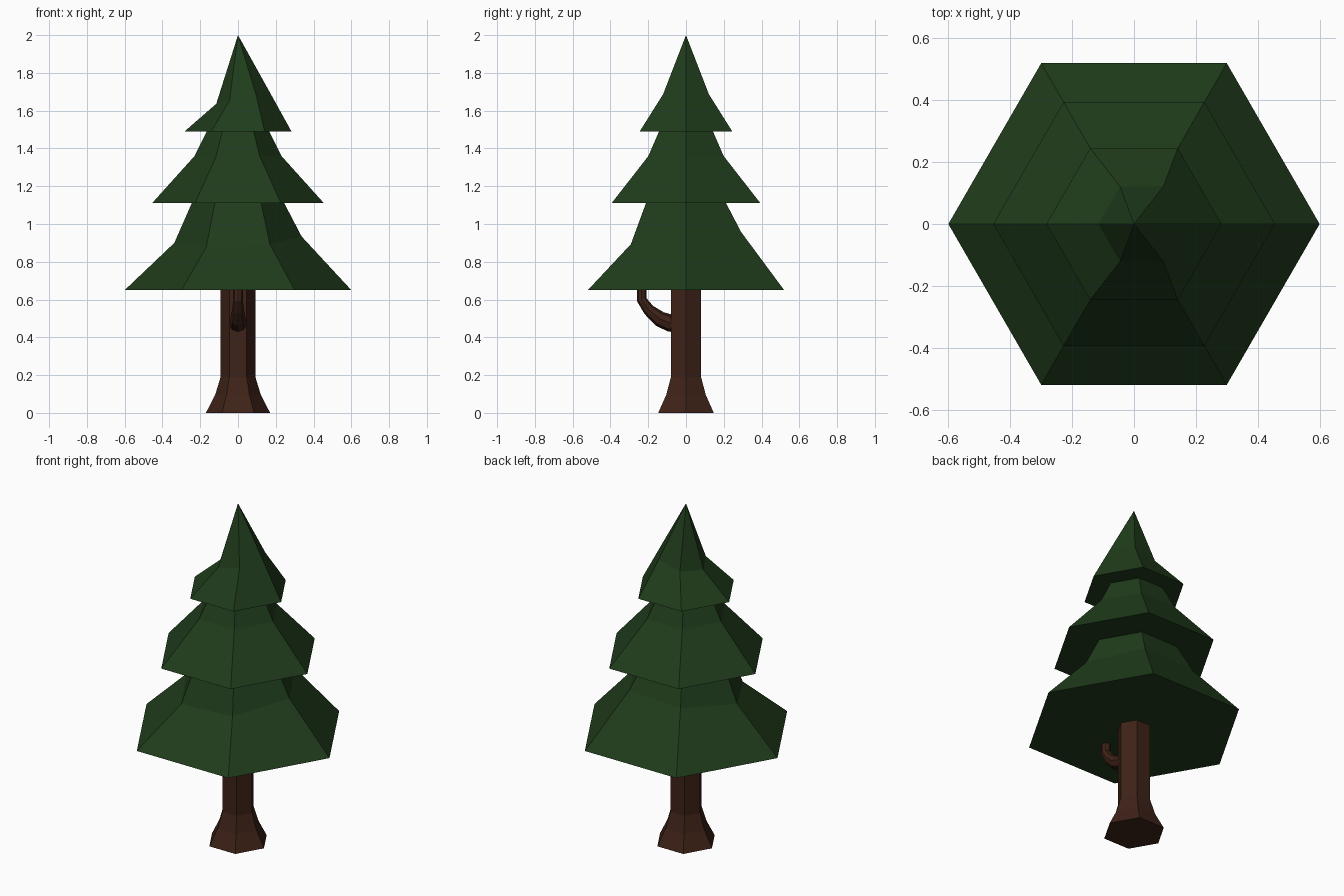
import bpy, bmesh
from math import cos, sin, tau
from mathutils import Vector

if "Cube" in bpy.data.objects:
    bpy.data.objects.remove(bpy.data.objects["Cube"])


def material(name, rgb):
    m = bpy.data.materials.new(name)
    m.diffuse_color = (*rgb, 1)
    m.use_nodes = True
    m.node_tree.nodes["Principled BSDF"].inputs["Base Color"].default_value = m.diffuse_color
    return m


def ring(r, z, cx=0, tilt_x=0, tilt_y=0, n=6):
    """Hexagon with a corner on the x axis, optionally shifted and tilted."""
    pts = []
    for i in range(n):
        x, y = r * cos(tau * i / n), r * sin(tau * i / n)
        pts.append(Vector((x + cx, y, z + tilt_x * x + tilt_y * y)))
    return pts


def loft(name, rings, mat, apex=None):
    """Skin successive rings, closing the ends with a cap or a point."""
    bm = bmesh.new()
    loops = [[bm.verts.new(p) for p in r] for r in rings]
    n = len(loops[0])
    for a, b in zip(loops, loops[1:]):
        for i in range(n):
            j = (i + 1) % n
            bm.faces.new((a[i], a[j], b[j], b[i]))
    bm.faces.new(loops[0][::-1])
    if apex:
        tip = bm.verts.new(apex)
        for i in range(n):
            bm.faces.new((loops[-1][i], loops[-1][(i + 1) % n], tip))
    else:
        bm.faces.new(loops[-1])
    bmesh.ops.recalc_face_normals(bm, faces=bm.faces)
    me = bpy.data.meshes.new(name)
    bm.to_mesh(me)
    bm.free()
    me.materials.append(mat)
    ob = bpy.data.objects.new(name, me)
    bpy.context.collection.objects.link(ob)
    return ob


green = material("needles", (0.014, 0.045, 0.011))
brown = material("bark", (0.048, 0.016, 0.009))

# Foliage: three flared tiers in one skin, with slightly crooked middle rings
loft("foliage", [
    ring(0.60, 0.65), ring(0.337, 0.917, 0, 0.05, 0.11), ring(0.245, 1.11),
    ring(0.455, 1.11), ring(0.23, 1.36), ring(0.165, 1.49),
    ring(0.283, 1.49), ring(0.14, 1.67, 0.025, 0.24),
], green, apex=(0, 0, 2))

# Trunk: hexagonal, flaring at the foot
loft("trunk", [ring(0.17, 0), ring(0.121, 0.095), ring(0.092, 0.19),
               ring(0.092, 0.66)], brown)

# Branch stub: bends from the front of the trunk up into the foliage
path = [(-0.06, 0.473, 0.046), (-0.085, 0.476, 0.046), (-0.140, 0.498, 0.041),
        (-0.197, 0.545, 0.031), (-0.235, 0.60, 0.026), (-0.235, 0.66, 0.025)]
sections = []
for k, (y, z, r) in enumerate(path):
    a, b = path[max(k - 1, 0)], path[min(k + 1, len(path) - 1)]
    t = Vector((0, b[0] - a[0], b[1] - a[1])).normalized()
    side, up = Vector((1, 0, 0)), Vector((0, t.z, -t.y))
    sections.append([Vector((0, y, z)) + r * (side * cos(tau * i / 8) + up * sin(tau * i / 8))
                     for i in range(8)])
loft("branch", sections, brown)
